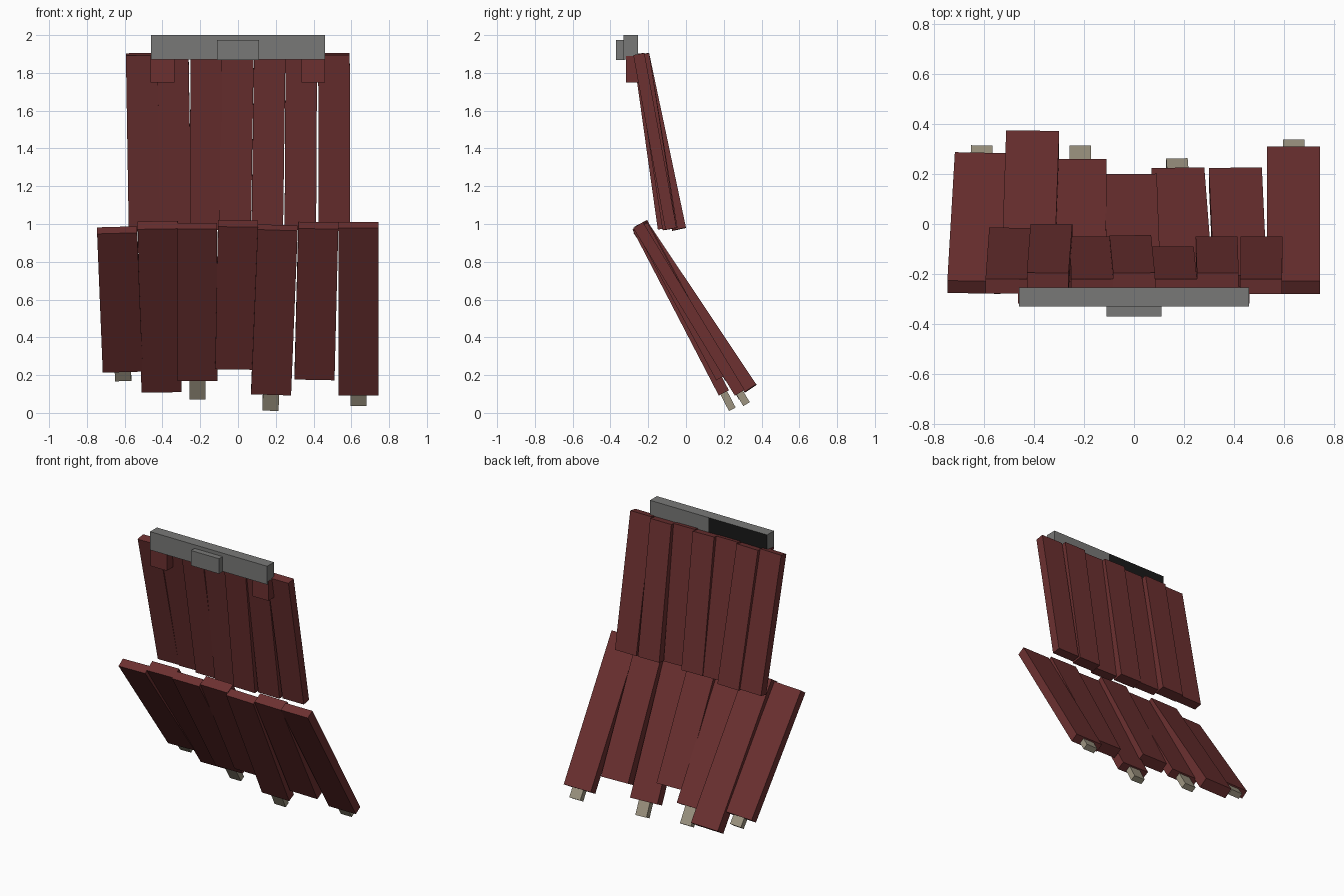
import bpy
import bmesh
from mathutils import Vector, Matrix

if "Cube" in bpy.data.objects:
    bpy.data.objects.remove(bpy.data.objects["Cube"], do_unlink=True)


def material(name, rgb):
    m = bpy.data.materials.new(name)
    m.use_nodes = True
    m.diffuse_color = (*rgb, 1)
    m.node_tree.nodes["Principled BSDF"].inputs["Base Color"].default_value = (*rgb, 1)
    return m


RED = material("dark red", (0.15, 0.03, 0.03))
GREY = material("grey", (0.19, 0.19, 0.185))
BEIGE = material("beige", (0.34, 0.30, 0.22))
BLACK = material("black", (0.01, 0.01, 0.01))


def make_object(name, bm, *mats):
    mesh = bpy.data.meshes.new(name)
    bm.to_mesh(mesh)
    bm.free()
    for m in mats:
        mesh.materials.append(m)
    obj = bpy.data.objects.new(name, mesh)
    bpy.context.collection.objects.link(obj)
    return obj


def box(name, low, high, *mats):
    low, high = Vector(low), Vector(high)
    bm = bmesh.new()
    bmesh.ops.create_cube(bm, size=1, matrix=Matrix.Translation((low + high) / 2)
                          @ Matrix.Diagonal((*(high - low), 1)))
    return make_object(name, bm, *mats)


def slat(name, top, bottom, width, thick, mat, inset=0):
    """Board whose rear face runs from top to bottom; inset sinks it forward."""
    top, bottom = Vector(top), Vector(bottom)
    down = (bottom - top).normalized()
    side = (Vector((1, 0, 0)) - down.x * down).normalized()
    front = down.cross(side)
    if front.y > 0:
        front = -front
    frame = Matrix((side, -front, -down)).transposed().to_4x4()
    centre = (top + bottom) / 2 + front * (thick / 2 + inset)
    bm = bmesh.new()
    bmesh.ops.create_cube(bm, size=1, matrix=Matrix.Translation(centre) @ frame
                          @ Matrix.Diagonal((width, thick, (bottom - top).length, 1)))
    make_object(name, bm, mat)
    return bottom, down


# Upper slats: top x, bottom x, bottom y
upper = [(-0.51, -0.495, -0.015), (-0.345, -0.33, 0.0), (-0.168, -0.172, -0.05),
         (0.0, -0.015, -0.045), (0.168, 0.155, -0.09), (0.335, 0.33, -0.05),
         (0.508, 0.51, -0.05)]
for i, (xt, xb, yb) in enumerate(upper):
    even = i % 2
    slat(f"upper_slat_{i + 1}", (xt, -0.195 if even else -0.22, 1.905),
         (xb, yb, 0.98), 0.167, 0.075 if even else 0.06, RED)

# Lower slats: top x, top z, bottom x, y, z, length of the peg (0 for none)
lower = [(-0.64, 0.985, -0.61, 0.285, 0.25, 0.065), (-0.425, 1.015, -0.405, 0.373, 0.15, 0),
         (-0.217, 1.005, -0.215, 0.26, 0.2, 0.12), (0.0, 1.02, -0.015, 0.2, 0.265, 0),
         (0.21, 0.995, 0.175, 0.225, 0.123, 0.1), (0.425, 1.01, 0.405, 0.225, 0.21, 0),
         (0.638, 1.01, 0.638, 0.31, 0.122, 0.07)]
for i, (xt, zt, xb, yb, zb, peg) in enumerate(lower):
    even = i % 2
    end, down = slat(f"lower_slat_{i + 1}", (xt, -0.205 if even else -0.228, zt),
                     (xb, yb, zb), 0.212, 0.075 if even else 0.06, RED)
    if peg:
        slat(f"peg_{i + 1}", end - down * 0.05, end + down * peg, 0.086, 0.04, BEIGE, 0.01)

# Top bar, with one half of its rear face black
bar = box("top_bar", (-0.46, -0.33, 1.87), (0.46, -0.253, 2.0), GREY, BLACK)
bm = bmesh.new()
bm.from_mesh(bar.data)
bmesh.ops.bisect_plane(bm, geom=bm.verts[:] + bm.edges[:] + bm.faces[:],
                       plane_co=(0, 0, 0), plane_no=(1, 0, 0))
bm.normal_update()
for f in bm.faces:
    if f.normal.y > 0.9 and f.calc_center_median().x < 0:
        f.material_index = 1
bm.to_mesh(bar.data)
bm.free()

# Front clasp and the two hanging tabs
box("clasp", (-0.11, -0.37, 1.868), (0.11, -0.325, 1.975), GREY)
for name, x in (("right_tab", -0.4), ("left_tab", 0.398)):
    box(name, (x - 0.063, -0.318, 1.75), (x + 0.063, -0.25, 1.89), RED)
